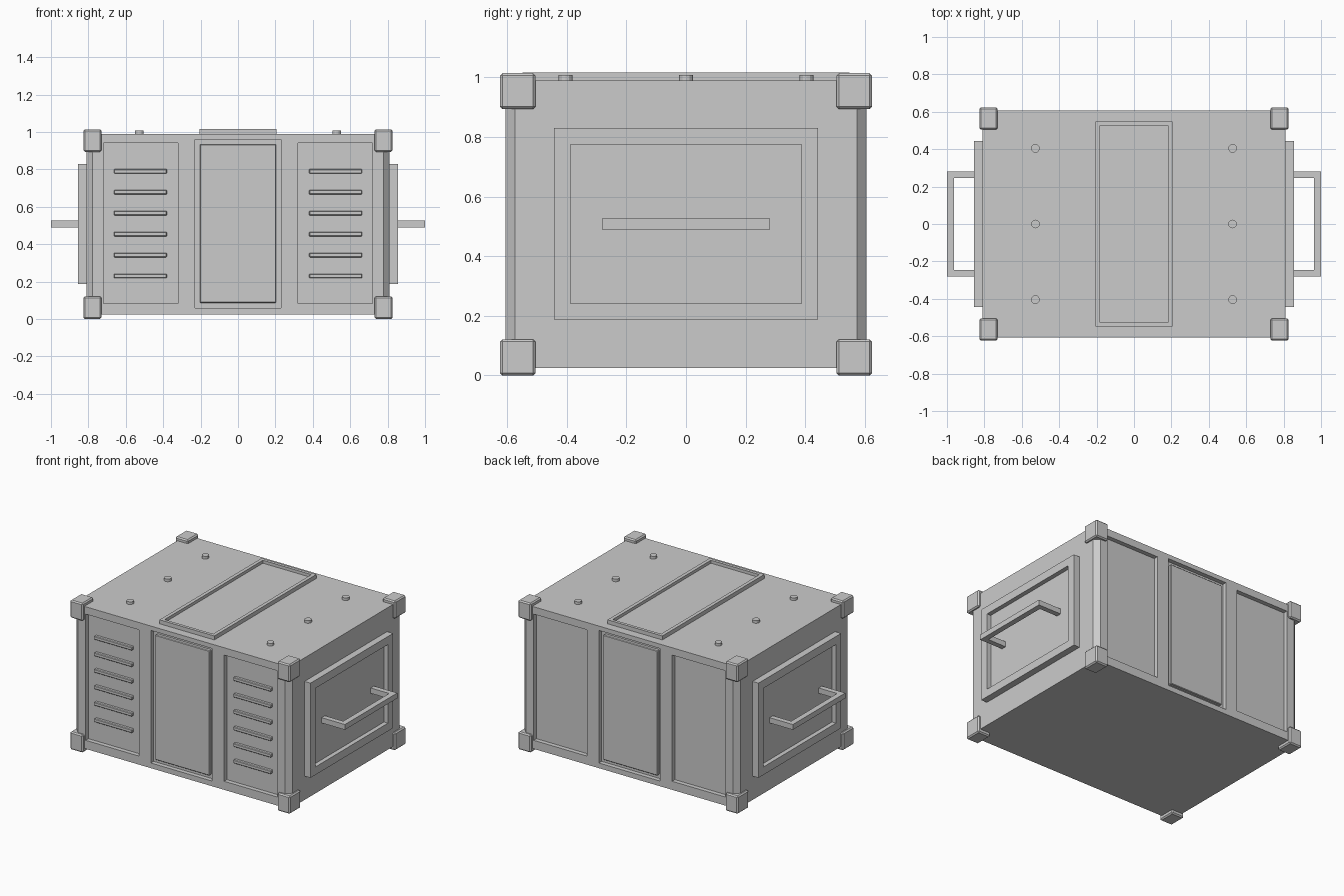
import bpy, bmesh, math
from mathutils import Matrix

if "Cube" in bpy.data.objects:
    bpy.data.objects.remove(bpy.data.objects["Cube"])

grey = bpy.data.materials.new("grey_metal")
grey.diffuse_color = (0.6, 0.6, 0.6, 1)
grey.use_nodes = True
grey.node_tree.nodes["Principled BSDF"].inputs["Base Color"].default_value = grey.diffuse_color


def finish(name, bm):
    bmesh.ops.recalc_face_normals(bm, faces=bm.faces)
    me = bpy.data.meshes.new(name)
    bm.to_mesh(me)
    bm.free()
    me.materials.append(grey)
    ob = bpy.data.objects.new(name, me)
    bpy.context.collection.objects.link(ob)
    return ob


def box(name, x, y, z, bevel=0.0, upright_only=False):
    """Box from (min, max) ranges, optionally with bevelled edges."""
    bm = bmesh.new()
    bmesh.ops.create_cube(bm, size=1)
    for v in bm.verts:
        v.co = [(r[0] + r[1]) / 2 + c * (r[1] - r[0]) for r, c in zip((x, y, z), v.co)]
    if bevel:
        edges = [e for e in bm.edges if not upright_only
                 or abs(e.verts[0].co.z - e.verts[1].co.z) > 0.1]
        bmesh.ops.bevel(bm, geom=edges, offset=bevel, segments=1, affect='EDGES')
    return finish(name, bm)


def side(s, a, b):
    return tuple(sorted((s * a, s * b)))


def cut(target, cutters):
    for c in cutters:
        c.hide_render = True
        m = target.modifiers.new("recess", 'BOOLEAN')
        m.operation, m.solver, m.object = 'DIFFERENCE', 'EXACT', c
        bpy.context.view_layer.objects.active = target
        bpy.ops.object.modifier_apply(modifier=m.name)
        bpy.data.objects.remove(c)


# Body with chamfered uprights and recessed bays front and back
body = box("crate_body", (-0.81, 0.81), (-0.606, 0.606), (0.025, 0.99), 0.032, True)
bays = []
for s in (-1, 1):
    y = side(s, 0.576, 0.7)
    bays.append(box("bay_cutter", (-0.23, 0.23), y, (0.06, 0.96)))
    for t in (-1, 1):
        bays.append(box("bay_cutter", side(t, 0.32, 0.72), y, (0.083, 0.94)))
cut(body, bays)

# Raised centre panels inside the middle bays
for s, n in ((-1, "front"), (1, "back")):
    box(n + "_centre_panel", (-0.204, 0.204), side(s, 0.57, 0.598), (0.086, 0.934), 0.004)

# Vent slats on the front
for t in (-1, 1):
    for i in range(6):
        z = 0.23 + i * 0.112
        box("vent_slat", side(t, 0.38, 0.664), (-0.596, -0.57), (z - 0.012, z + 0.012), 0.004)

# Corner guards
for sx in (-1, 1):
    for sy in (-1, 1):
        for z in ((0, 0.121), (0.894, 1.014)):
            box("corner_guard", side(sx, 0.73, 0.826), side(sy, 0.505, 0.624), z, 0.008)

# Lid frame with a sunken middle
lid = box("lid_frame", (-0.206, 0.206), (-0.548, 0.548), (0.98, 1.017))
cut(lid, [box("lid_cutter", (-0.182, 0.182), (-0.527, 0.527), (0.997, 1.1))])

# End frames with sunken middles, and carrying handles
for s, n in ((-1, "left"), (1, "right")):
    frame = box(n + "_end_frame", side(s, 0.80, 0.855), (-0.443, 0.443), (0.187, 0.83))
    cut(frame, [box("end_cutter", side(s, 0.825, 1), (-0.388, 0.388), (0.241, 0.775))])
    handle = box(n + "_handle", side(s, 0.82, 1.0), (-0.281, 0.281), (0.49, 0.526))
    cut(handle, [box("handle_cutter", side(s, 0.7, 0.963), (-0.246, 0.246), (0.4, 0.6))])

# Lid bolts
for x in (-0.527, 0.527):
    for y in (-0.404, 0, 0.404):
        bm = bmesh.new()
        bmesh.ops.create_cone(bm, cap_ends=True, segments=12, radius1=0.023, radius2=0.023,
                              depth=0.03, matrix=Matrix.Translation((x, y, 0.993)))
        finish("lid_bolt", bm)
